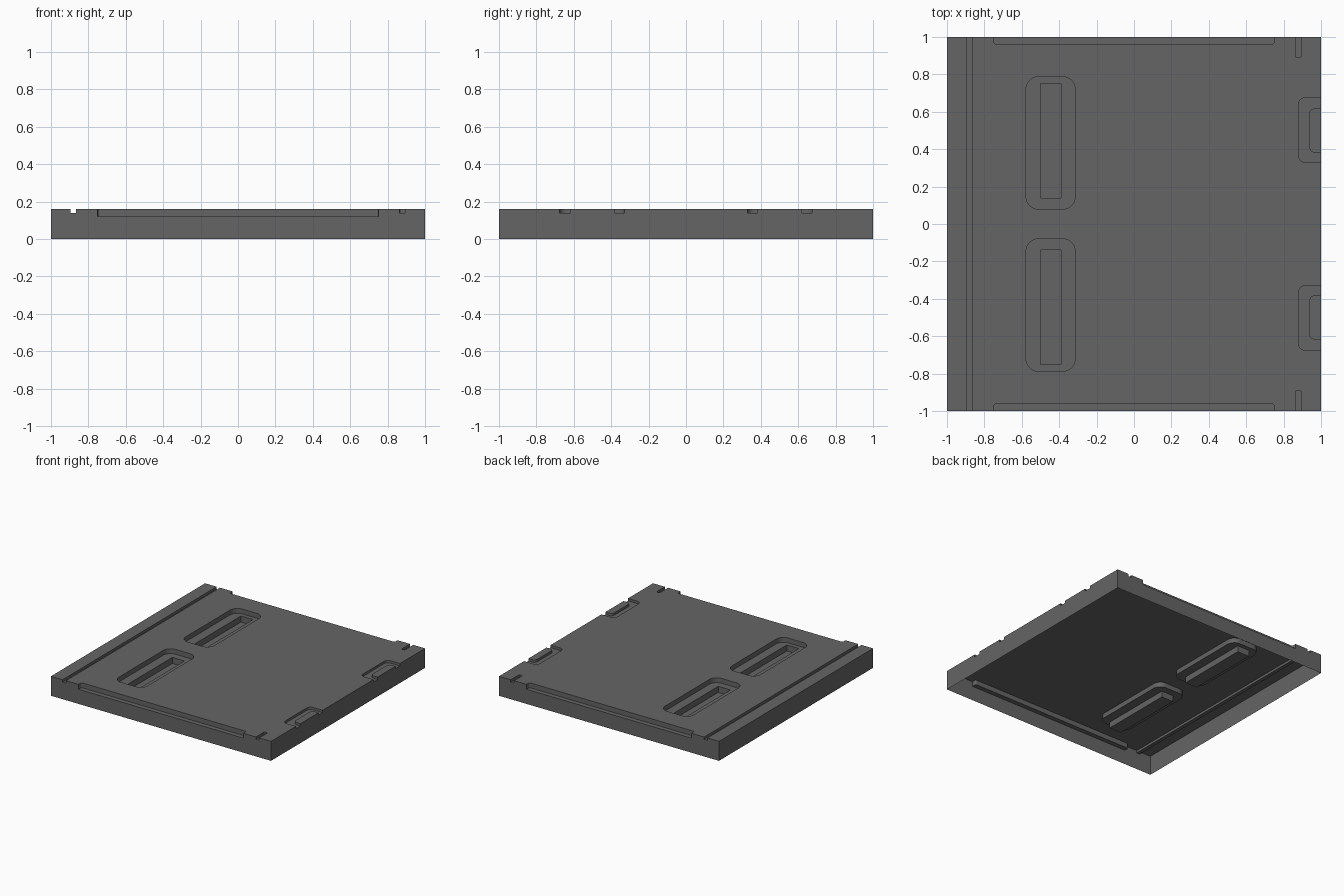
import bpy, bmesh
from mathutils import Vector

if "Cube" in bpy.data.objects:
    bpy.data.objects.remove(bpy.data.objects["Cube"])

TOP = 0.16


def rounded(corners):
    """Outline from (x, y, radius) corners, each rounded corner as a short curve."""
    out, n = [], len(corners)
    for i, (x, y, r) in enumerate(corners):
        p = Vector((x, y))
        if r == 0:
            out.append(p)
            continue
        a = p + (Vector(corners[i - 1][:2]) - p).normalized() * r
        b = p + (Vector(corners[(i + 1) % n][:2]) - p).normalized() * r
        c = a + b - p
        for k in range(7):
            d = a.lerp(b, k / 6) - c
            out.append(c + d.normalized() * r)
    return out


def rect(x0, x1, y0, y1, r=(0, 0, 0, 0)):
    return rounded([(x0, y0, r[0]), (x1, y0, r[1]), (x1, y1, r[2]), (x0, y1, r[3])])


def prism(name, outline, z0, z1):
    bm = bmesh.new()
    face = bm.faces.new([bm.verts.new((p.x, p.y, z0)) for p in outline])
    ext = bmesh.ops.extrude_face_region(bm, geom=[face])["geom"]
    verts = [v for v in ext if isinstance(v, bmesh.types.BMVert)]
    bmesh.ops.translate(bm, verts=verts, vec=(0, 0, z1 - z0))
    bmesh.ops.recalc_face_normals(bm, faces=bm.faces[:])
    me = bpy.data.meshes.new(name)
    bm.to_mesh(me)
    bm.free()
    ob = bpy.data.objects.new(name, me)
    bpy.context.collection.objects.link(ob)
    return ob


panel = prism("floor_panel", rect(-1, 1, -1, 1), 0, TOP)

# Cut profiles: (name, outline, floor height); side ones are mirrored in y
E = 1.1
cuts = [("groove", rect(-0.895, -0.865, -E, E), 0.14)]
mirrored = [
    ("tray", rect(-0.577, -0.315, 0.08, 0.787, (0.065,) * 4), 0.12),
    ("slot", rect(-0.5, -0.39, 0.138, 0.752), 0.07),
    ("side_ledge", rect(-0.75, 0.75, 0.962, E, (0.012, 0.012, 0, 0)), 0.12),
    ("small_notch", rect(0.863, 0.893, 0.89, E, (0.008, 0.008, 0, 0)), 0.14),
    ("edge_channel", rounded([
        (E, 0.33, 0), (E, 0.383, 0), (0.938, 0.383, 0.025), (0.938, 0.617, 0.025),
        (E, 0.617, 0), (E, 0.675, 0), (0.88, 0.675, 0.035), (0.88, 0.33, 0.035)]), 0.14),
]
for name, pts, z in mirrored:
    cuts.append((name, pts, z))
    cuts.append((name + "_mirror", [Vector((p.x, -p.y)) for p in reversed(pts)], z))

cutters = []
for name, pts, z in cuts:
    c = prism(name + "_cutter", pts, z, 0.3)
    c.hide_render = True
    cutters.append(c)
    m = panel.modifiers.new(name, 'BOOLEAN')
    m.operation, m.solver, m.object = 'DIFFERENCE', 'EXACT', c

# Apply the cuts, then open the underside to leave a thin shell
dg = bpy.context.evaluated_depsgraph_get()
mesh = bpy.data.meshes.new_from_object(panel.evaluated_get(dg))
panel.modifiers.clear()
panel.data = mesh
for c in cutters:
    bpy.data.objects.remove(c)
bm = bmesh.new()
bm.from_mesh(mesh)
under = [f for f in bm.faces if all(v.co.z < 1e-4 for v in f.verts)]
bmesh.ops.delete(bm, geom=under, context='FACES_ONLY')
bm.to_mesh(mesh)
bm.free()

# Dark grey finish
mat = bpy.data.materials.new("dark_grey")
mat.diffuse_color = (0.13, 0.13, 0.13, 1)
mat.use_nodes = True
mat.node_tree.nodes["Principled BSDF"].inputs["Base Color"].default_value = mat.diffuse_color
mesh.materials.clear()
mesh.materials.append(mat)
for p in mesh.polygons:
    p.material_index = 0
